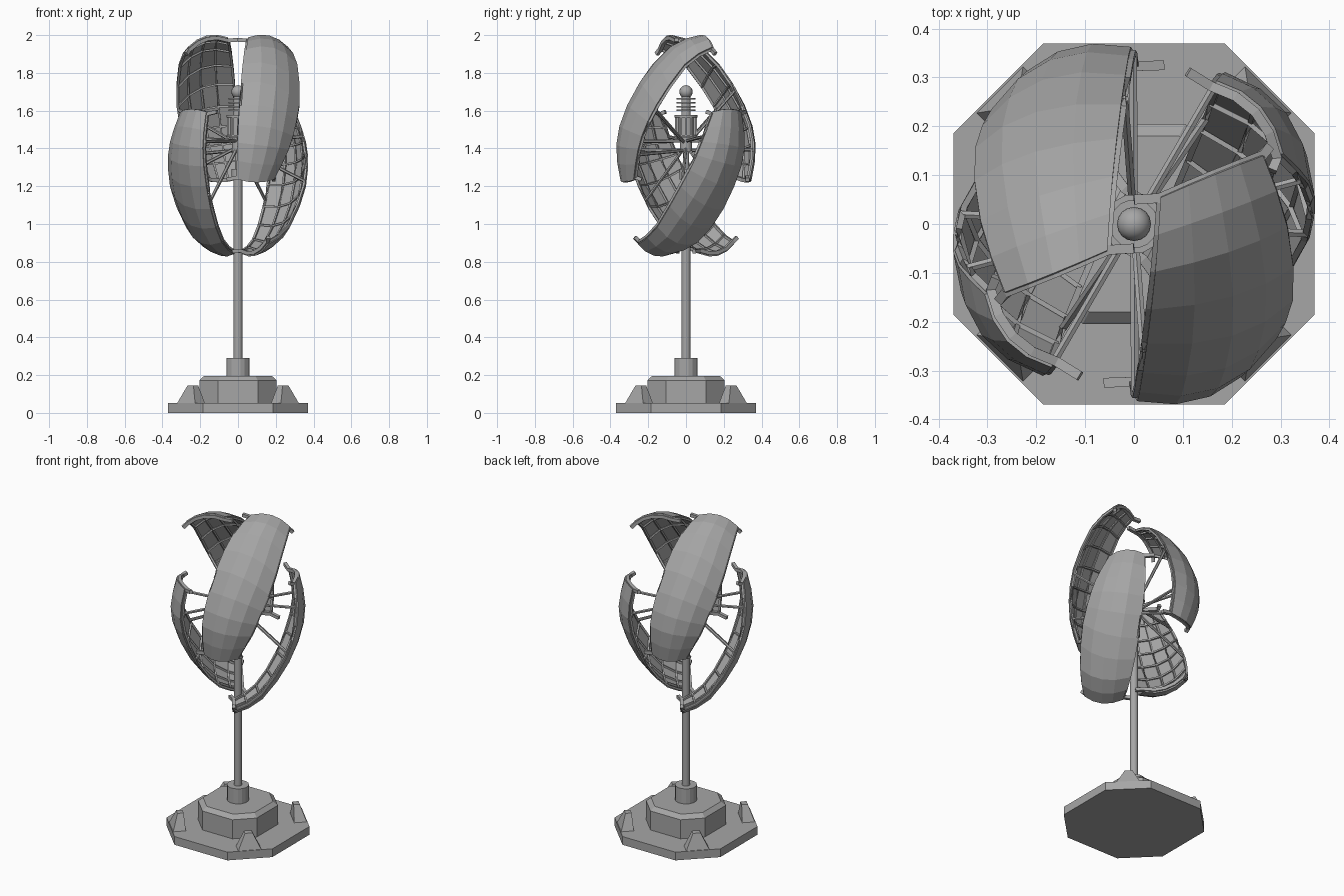
import bpy, bmesh, math
from mathutils import Vector, Matrix

cube = bpy.data.objects.get("Cube")
if cube:
    bpy.data.objects.remove(cube, do_unlink=True)

metal = bpy.data.materials.new("grey_metal")
metal.use_nodes = True
GREY = (0.38, 0.38, 0.38, 1)
metal.diffuse_color = GREY
metal.node_tree.nodes["Principled BSDF"].inputs["Base Color"].default_value = GREY


def finish(name, bm, matrix=None):
    """Turn a bmesh into a named object."""
    if matrix:
        bm.transform(matrix)
    bmesh.ops.recalc_face_normals(bm, faces=bm.faces)
    mesh = bpy.data.meshes.new(name)
    bm.to_mesh(mesh)
    bm.free()
    mesh.materials.append(metal)
    obj = bpy.data.objects.new(name, mesh)
    bpy.context.collection.objects.link(obj)
    return obj


def loft(bm, rings):
    """Skin a list of closed rings and cap both ends."""
    rows = [[bm.verts.new(p) for p in ring] for ring in rings]
    n = len(rows[0])
    for a, b in zip(rows, rows[1:]):
        for i in range(n):
            j = (i + 1) % n
            bm.faces.new((a[i], a[j], b[j], b[i]))
    bm.faces.new(rows[0][::-1])
    bm.faces.new(rows[-1])


def turned(name, profile, sides):
    """Lathe a (radius, height) profile around the mast axis."""
    bm = bmesh.new()
    step = 2 * math.pi / sides
    loft(bm, [[(r * math.cos((i + .5) * step), r * math.sin((i + .5) * step), z)
               for i in range(sides)] for r, z in profile])
    return finish(name, bm)


def octagon(half, flat, z):
    """Square with chamfered corners."""
    return [(half, -flat, z), (half, flat, z), (flat, half, z), (-flat, half, z),
            (-half, flat, z), (-half, -flat, z), (-flat, -half, z), (flat, -half, z)]


def tube(bm, points, r, sides=4):
    """Straight-sided rod through the points."""
    pts = [Vector(p) for p in points]
    rings = []
    for i, p in enumerate(pts):
        d = (pts[min(i + 1, len(pts) - 1)] - pts[max(i - 1, 0)]).normalized()
        ref = Vector((0, 0, 1)) if abs(d.z) < .9 else Vector((1, 0, 0))
        u = d.cross(ref).normalized()
        v = d.cross(u)
        turn = [2 * math.pi * (k + .5) / sides for k in range(sides)]
        rings.append([p + (u * math.cos(a) + v * math.sin(a)) * r for a in turn])
    loft(bm, rings)


def spline(points, t):
    """Catmull-Rom point on a path, t from 0 to 1."""
    pts = [Vector(p) for p in points]
    pts = [2 * pts[0] - pts[1]] + pts + [2 * pts[-1] - pts[-2]]
    s = t * (len(pts) - 3)
    i = min(int(s), len(pts) - 4)
    f = s - i
    a, b, c, d = pts[i:i + 4]
    return .5 * (2 * b + (c - a) * f + (2 * a - 5 * b + 4 * c - d) * f * f
                 + (3 * b - a - 3 * c + d) * f ** 3)


# Base: plate, bevelled plinth, collar and four corner feet
bm = bmesh.new()
loft(bm, [octagon(.37, .185, 0), octagon(.37, .185, .052)])
finish("base_plate", bm)
bm = bmesh.new()
loft(bm, [octagon(.205, .105, .052), octagon(.205, .105, .172), octagon(.18, .092, .195)])
finish("plinth", bm)
turned("mast_collar", [(.063, .19), (.063, .29)], 16)
for k in range(4):
    bm = bmesh.new()
    loft(bm, [[(c + sx * a, sy * b, z) for sx, sy in ((-1, -1), (1, -1), (1, 1), (-1, 1))]
              for c, a, b, z in ((.352, .037, .068, .05), (.338, .018, .022, .145))])
    finish("corner_foot", bm, Matrix.Rotation(math.pi / 4 + k * math.pi / 2, 4, 'Z'))

# Mast and generator head
smooth = [turned("mast", [(.024, .28), (.024, 1.25)], 12),
          turned("upper_shaft", [(.017, 1.25), (.017, 1.66)], 12),
          turned("lower_bearing", [(.035, 1.235), (.035, 1.29)], 12),
          turned("upper_bearing", [(.032, 1.38), (.032, 1.47)], 12),
          turned("generator_core", [(.046, 1.455), (.046, 1.57)], 16),
          turned("generator_cap", [(.062, 1.565), (.062, 1.578)], 12),
          turned("generator_floor", [(.062, 1.46), (.062, 1.472)], 12)]
bm = bmesh.new()
for k in range(12):
    a = math.pi * k / 6
    x, y = .052 * math.cos(a), .052 * math.sin(a)
    tube(bm, [(x, y, 1.47), (x, y, 1.568)], .008)
finish("generator_bars", bm)
for k in range(4):
    z = 1.598 + .02 * k
    smooth.append(turned("cooling_disc", [(.05, z), (.05, z + .008)], 16))
turned("head_neck", [(.026, 1.575), (.024, 1.675)], 12)
bm = bmesh.new()
bmesh.ops.create_uvsphere(bm, u_segments=16, v_segments=10, radius=.035,
                          matrix=Matrix.Translation((0, 0, 1.7)))
smooth.append(finish("top_ball", bm))

# Blade outline: the two long edges, from top to bottom
EDGE_L = [(.055, .055, 1.985), (.045, -.08, 1.935), (.03, -.215, 1.79),
          (.015, -.32, 1.585), (.006, -.36, 1.41), (0, -.335, 1.24)]
EDGE_R = [(.262, .14, 1.935), (.308, .01, 1.86), (.325, -.13, 1.67),
          (.3, -.215, 1.51), (.26, -.255, 1.38), (.19, -.275, 1.24)]
CENTRE = Vector((0, 0, 1.415))
ROWS, COLS = 9, 4


def skin(t, u, inset=0.0):
    """Point on the bulged blade surface."""
    a, b = spline(EDGE_L, t), spline(EDGE_R, t)
    chord = (b - a).normalized()
    out = (a + b) / 2 - CENTRE
    out = (out - chord * out.dot(chord)).normalized()
    sag = .035 + .02 * math.sin(math.pi * t)
    return a.lerp(b, u) + out * (sag * 4 * u * (1 - u) - inset)


def blade(side, matrix):
    # curved shell
    bm = bmesh.new()
    grid = [[bm.verts.new(skin(r / ROWS, c / COLS)) for c in range(COLS + 1)]
            for r in range(ROWS + 1)]
    for a, b in zip(grid, grid[1:]):
        for c in range(COLS):
            bm.faces.new((a[c], b[c], b[c + 1], a[c + 1]))
    shell = finish(side + "_blade_shell", bm, matrix)
    mod = shell.modifiers.new("thickness", 'SOLIDIFY')
    mod.thickness = .008
    mod.offset = 0

    # ribs and stringers inside the shell
    bm = bmesh.new()
    for r in range(1, ROWS):
        tube(bm, [skin(r / ROWS, c / COLS, .014) for c in range(COLS + 1)], .007)
    for c in range(COLS + 1):
        r = .009 if c in (0, COLS) else .007
        tube(bm, [skin(k / ROWS, c / COLS, .01) for k in range(ROWS + 1)], r)
    finish(side + "_blade_ribs", bm, matrix)

    # hooked bars across the two ends
    bm = bmesh.new()
    top = [skin(0, c / COLS, .014) for c in range(COLS + 1)]
    low = [skin(1, c / COLS, .014) for c in range(COLS + 1)]
    tube(bm, [(0, .05, 1.975)] + top + [(.275, .155, 1.9)], .014)
    tube(bm, [(-.06, -.325, 1.235)] + low + [(.19, -.235, 1.235)], .014)
    finish(side + "_blade_end_bars", bm, matrix)

    # struts from the shaft to the long edges
    bm = bmesh.new()
    for t, u, z in ((.82, 0, 1.39), (.82, 1, 1.39), (.48, 0, 1.43), (.47, 1, 1.43)):
        end = skin(t, u, .01)
        tube(bm, [(end.x * .05, end.y * .05, z), end], .009, 6)
    finish(side + "_blade_struts", bm, matrix)


# Two upper blades, and the same pair turned over as lower blades
axis = Vector((math.cos(math.radians(-15)), math.sin(math.radians(-15)), 0))
flip = (Matrix.Translation(CENTRE) @ Matrix.Rotation(math.pi, 4, axis)
        @ Matrix.Translation(-CENTRE))
half_turn = Matrix.Rotation(math.pi, 4, 'Z')
blade("upper_front", Matrix.Identity(4))
blade("upper_back", half_turn)
blade("lower_left", flip)
blade("lower_right", half_turn @ flip)

# Smooth the round parts
bpy.ops.object.select_all(action='DESELECT')
for obj in smooth:
    obj.select_set(True)
bpy.context.view_layer.objects.active = smooth[0]
bpy.ops.object.shade_smooth_by_angle(angle=math.radians(40))
